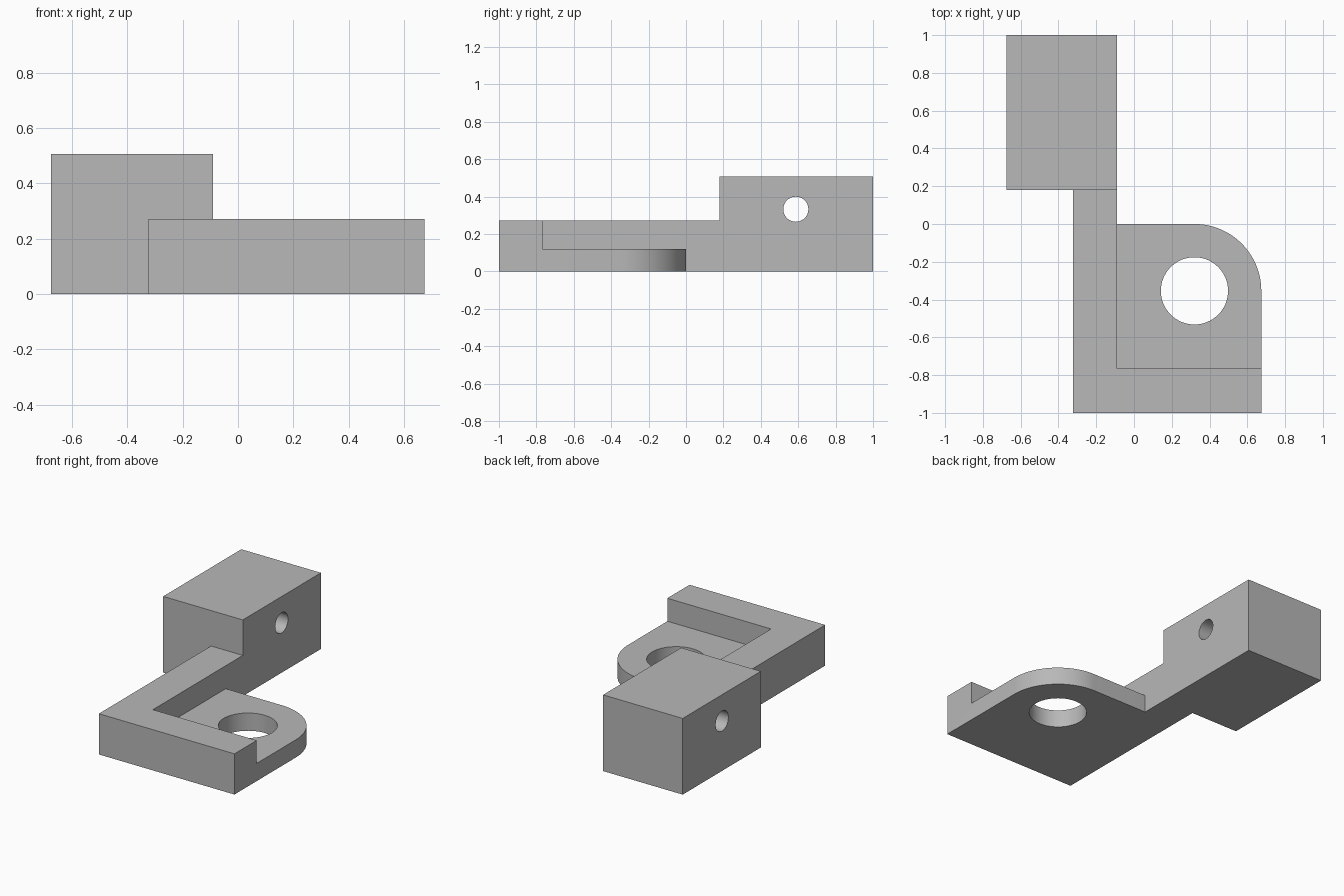
import bpy
import bmesh
from math import cos, sin, pi
from mathutils import Matrix

cube = bpy.data.objects.get("Cube")
if cube:
    bpy.data.objects.remove(cube, do_unlink=True)

# Shared dimensions
LEFT, INNER, RIGHT = -0.324, -0.09, 0.674
BLOCK_X, BLOCK_Y = -0.676, 0.179
ARM_TOP, PLATE_TOP, BLOCK_TOP = 0.271, 0.118, 0.507
RIM_Y = -0.766
RADIUS = 0.354
EYE = (RIGHT - RADIUS, -RADIUS)

grey = bpy.data.materials.new("plain grey")
grey.use_nodes = True
color = (0.48, 0.48, 0.48, 1)
grey.diffuse_color = color
grey.node_tree.nodes["Principled BSDF"].inputs["Base Color"].default_value = color


def extrude(name, outline, z0, z1):
    """Extrude a flat outline between two heights."""
    bm = bmesh.new()
    face = bm.faces.new([bm.verts.new((x, y, z0)) for x, y in outline])
    top = bmesh.ops.extrude_face_region(bm, geom=[face])["geom"]
    verts = [v for v in top if isinstance(v, bmesh.types.BMVert)]
    bmesh.ops.translate(bm, verts=verts, vec=(0, 0, z1 - z0))
    bmesh.ops.recalc_face_normals(bm, faces=bm.faces)
    mesh = bpy.data.meshes.new(name)
    bm.to_mesh(mesh)
    bm.free()
    mesh.materials.append(grey)
    obj = bpy.data.objects.new(name, mesh)
    bpy.context.collection.objects.link(obj)
    return obj


def rect(x0, x1, y0, y1):
    return [(x0, y0), (x1, y0), (x1, y1), (x0, y1)]


def arc(center, radius, start, end, steps):
    angles = [start + (end - start) * i / steps for i in range(steps + 1)]
    return [(center[0] + radius * cos(a), center[1] + radius * sin(a)) for a in angles]


def combine(target, tool, operation):
    """Apply a boolean and discard the tool."""
    mod = target.modifiers.new(operation.lower(), "BOOLEAN")
    mod.operation, mod.solver, mod.object = operation, "EXACT", tool
    tool.hide_render = True
    bpy.context.view_layer.update()
    result = target.evaluated_get(bpy.context.evaluated_depsgraph_get())
    mesh = bpy.data.meshes.new_from_object(result)
    target.modifiers.clear()
    target.data = mesh
    bpy.data.objects.remove(tool, do_unlink=True)


# Angled arm and rounded plate share one footprint
outline = [(LEFT, -1), (RIGHT, -1)]
outline += arc(EYE, RADIUS, 0, pi / 2, 24)
outline += [(INNER, 0), (INNER, BLOCK_Y), (LEFT, BLOCK_Y)]
bracket = extrude("bracket", outline, 0, ARM_TOP)

# Lower the plate inside the angled rim
pocket = extrude("pocket_cutter", rect(INNER, 0.8, RIM_Y, 0.1), PLATE_TOP, 0.4)
combine(bracket, pocket, "DIFFERENCE")

# Large vertical hole through the plate
eye = extrude("eye_cutter", arc(EYE, 0.178, 0, 2 * pi, 64)[:-1], -0.1, 0.4)
combine(bracket, eye, "DIFFERENCE")

# Mounting block with a sideways hole
block = extrude("mounting_block", rect(BLOCK_X, INNER, BLOCK_Y, 1), 0, BLOCK_TOP)
bore = extrude("bore_cutter", arc((0, 0), 0.067, 0, 2 * pi, 48)[:-1], -1, 1)
bore.matrix_world = Matrix.Translation((-0.38, 0.587, 0.332)) @ Matrix.Rotation(pi / 2, 4, "Y")
combine(block, bore, "DIFFERENCE")
combine(bracket, block, "UNION")

# Smooth the curved walls and keep the corners sharp
bpy.ops.object.select_all(action="DESELECT")
bracket.select_set(True)
bpy.context.view_layer.objects.active = bracket
bpy.ops.object.shade_smooth_by_angle(angle=pi / 6)
